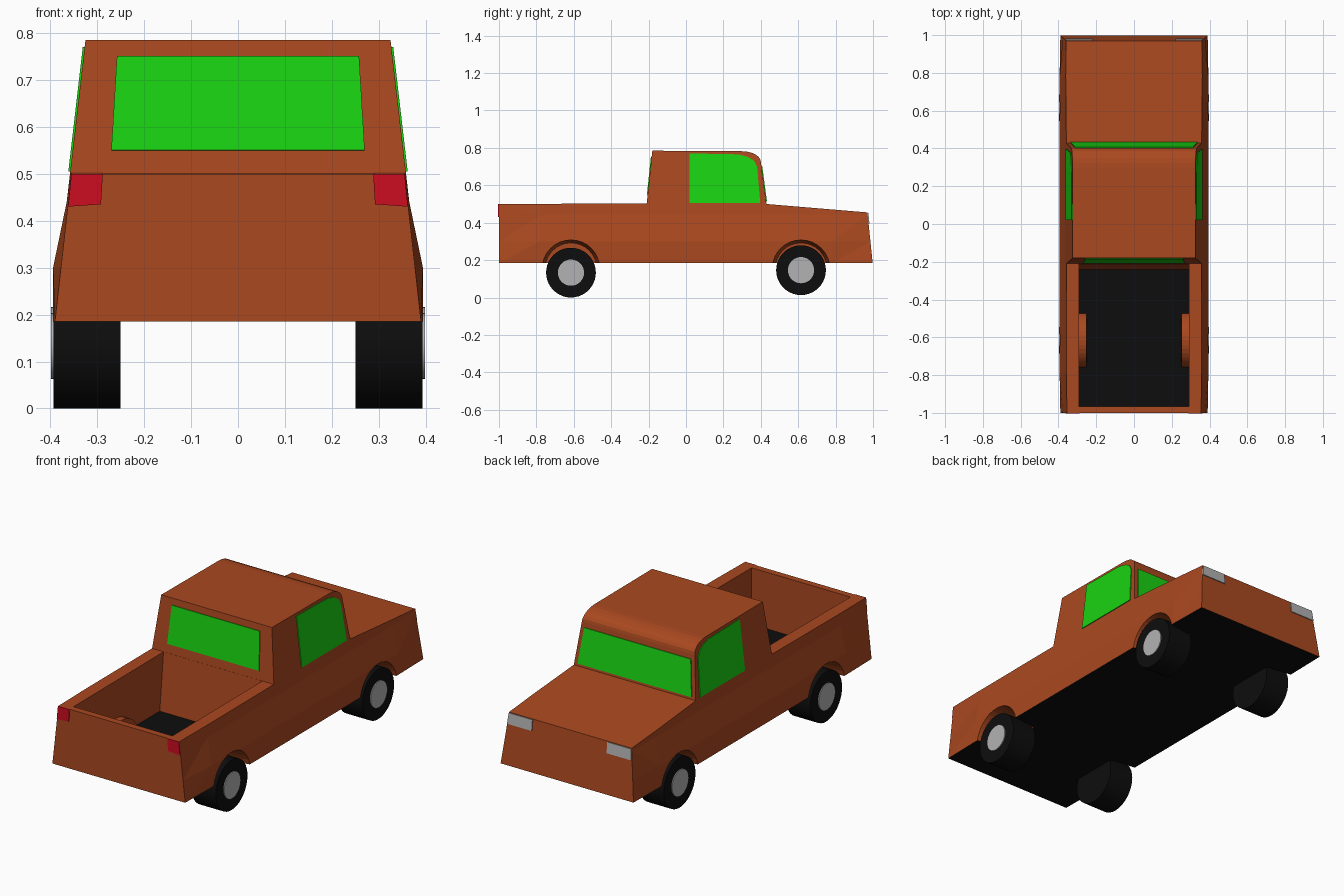
import bpy, bmesh, math
from math import pi, sin, cos

if "Cube" in bpy.data.objects:
    bpy.data.objects.remove(bpy.data.objects["Cube"])


def material(name, rgb):
    m = bpy.data.materials.new(name)
    m.diffuse_color = (*rgb, 1)
    m.use_nodes = True
    m.node_tree.nodes["Principled BSDF"].inputs["Base Color"].default_value = m.diffuse_color
    return m


PAINT = material("orange_paint", (0.40, 0.065, 0.014))
BLACK = material("black", (0.004, 0.004, 0.004))
GLASS = material("green_glass", (0.01, 0.65, 0.006))
RED = material("red_lens", (0.60, 0.004, 0.014))
SILVER = material("silver", (0.45, 0.45, 0.45))


def add_object(name, bm, mat=None):
    bmesh.ops.recalc_face_normals(bm, faces=bm.faces[:])
    me = bpy.data.meshes.new(name)
    bm.to_mesh(me)
    bm.free()
    ob = bpy.data.objects.new(name, me)
    bpy.context.collection.objects.link(ob)
    if mat:
        me.materials.append(mat)
    return ob


def prism(profile, x0, x1):
    """Side profile of (y, z) points extruded across x."""
    bm = bmesh.new()
    f = bm.faces.new([bm.verts.new((x0, y, z)) for y, z in profile])
    ext = bmesh.ops.extrude_face_region(bm, geom=[f])["geom"]
    moved = [v for v in ext if isinstance(v, bmesh.types.BMVert)]
    bmesh.ops.translate(bm, verts=moved, vec=(x1 - x0, 0, 0))
    return bm


def boolean(ob, tool, op):
    mod = ob.modifiers.new(op, 'BOOLEAN')
    mod.operation, mod.object, mod.solver = op, tool, 'EXACT'
    bpy.context.view_layer.objects.active = ob
    bpy.ops.object.modifier_apply(modifier=mod.name)
    bpy.data.objects.remove(tool)


def panel(name, pts, mat):
    """Thin plate lying on the body surface."""
    bm = bmesh.new()
    bm.faces.new([bm.verts.new(p) for p in pts])
    ob = add_object(name, bm, mat)
    mod = ob.modifiers.new("thickness", 'SOLIDIFY')
    mod.thickness, mod.offset = 0.008, 0
    return ob


def side_x(z):
    """Half width of the body at height z."""
    if z <= 0.3:
        return 0.394
    if z <= 0.44:
        return 0.394 - (z - 0.3) / 0.14 * 0.029
    return 0.365 - (z - 0.44) * 0.116


# Body: side profile, with the sides drawn in towards the top and the ends
roof_curve = [(0.30 + 0.1 * sin(a), 0.725 + 0.057 * cos(a))
              for a in (i * pi / 12 for i in range(7))]
profile = [(-1, 0.185), (-1, 0.5), (-0.21, 0.503), (-0.18, 0.785)] + roof_curve + [
    (0.43, 0.5), (0.97, 0.455), (0.998, 0.185)]
bm = prism(profile, -1, 1)
cuts = [((0, 0, z), (0, 0, 1)) for z in (0.3, 0.44)]
cuts += [((0, y, 0), (0, 1, 0)) for y in (-0.78, -0.45, 0.46, 0.78)]
for co, no in cuts:
    bmesh.ops.bisect_plane(bm, geom=bm.verts[:] + bm.edges[:] + bm.faces[:],
                           plane_co=co, plane_no=no)
for v in bm.verts:
    z = v.co.z
    half = 0.39 - (z - 0.185) / 9 if abs(v.co.y) > 0.9 else side_x(z)
    v.co.x = math.copysign(half, v.co.x)
bmesh.ops.triangulate(bm, faces=bm.faces[:])
body = add_object("truck_body", bm, PAINT)

# Open cargo bed
bed = [(-0.965, 0.2), (-0.242, 0.2), (-0.209, 0.52), (-0.209, 0.9), (-0.965, 0.9)]
boolean(body, add_object("bed_cutter", prism(bed, -0.29, 0.29)), 'DIFFERENCE')

# Wheel housings inside the bed, then the wheel arches
AXLE_Y = 0.615
for s in (-1, 1):
    arc = [(-AXLE_Y + 0.149 * cos(a), 0.155 + 0.149 * sin(a))
           for a in (0.26 + i * (pi - 0.52) / 16 for i in range(17))]
    boolean(body, add_object("housing", prism(arc, s * 0.252, s * 0.315)), 'UNION')
for s in (-1, 1):
    for y in (-AXLE_Y, AXLE_Y):
        bpy.ops.mesh.primitive_cone_add(vertices=32, radius1=0.138, radius2=0.157, depth=0.16,
                                        location=(s * 0.34, y, 0.154),
                                        rotation=(0, s * pi / 2, 0))
        boolean(body, bpy.context.object, 'DIFFERENCE')

# Black underside and bed floor
body.data.materials.clear()
body.data.materials.append(PAINT)
body.data.materials.append(BLACK)
for p in body.data.polygons:
    flat = abs(p.normal.z) > 0.95 and p.center.z < 0.205
    p.material_index = 1 if flat else 0

# Windows
panel("windshield", [(-0.335, 0.429, 0.513), (0.335, 0.429, 0.513),
                     (0.313, 0.404, 0.70), (-0.313, 0.404, 0.70)], GLASS)
panel("rear_window", [(-0.27, -0.205, 0.55), (0.27, -0.205, 0.55),
                      (0.258, -0.184, 0.75), (-0.258, -0.184, 0.75)], GLASS)
outline = [(0.02, 0.505), (0.02, 0.77), (0.28, 0.765), (0.33, 0.752),
           (0.365, 0.73), (0.38, 0.70), (0.397, 0.505)]
for s, side in ((-1, "left"), (1, "right")):
    panel(side + "_window", [(s * side_x(z), y, z) for y, z in outline], GLASS)

    # Lights
    panel(side + "_tail_light", [(s * 0.288, -1, 0.5), (s * 0.355, -1, 0.5),
                                 (s * 0.362, -1, 0.43), (s * 0.292, -1, 0.435)], RED)
    panel(side + "_headlight", [(s * 0.22, 0.971, 0.452), (s * 0.359, 0.971, 0.452),
                                (s * 0.365, 0.977, 0.395), (s * 0.22, 0.977, 0.395)], SILVER)

    # Wheels
    for end, y, z in (("rear", -AXLE_Y, 0.133), ("front", AXLE_Y, 0.146)):
        for part, r, x0, x1, mat in (("tyre", 0.133, 0.25, 0.393, BLACK),
                                     ("hubcap", 0.07, 0.38, 0.398, SILVER)):
            bpy.ops.mesh.primitive_cylinder_add(vertices=40, radius=r, depth=x1 - x0,
                                                location=(s * (x0 + x1) / 2, y, z),
                                                rotation=(0, pi / 2, 0))
            ob = bpy.context.object
            ob.name = f"{end}_{side}_{part}"
            ob.data.materials.append(mat)
            bpy.ops.object.shade_smooth_by_angle(angle=math.radians(35))
